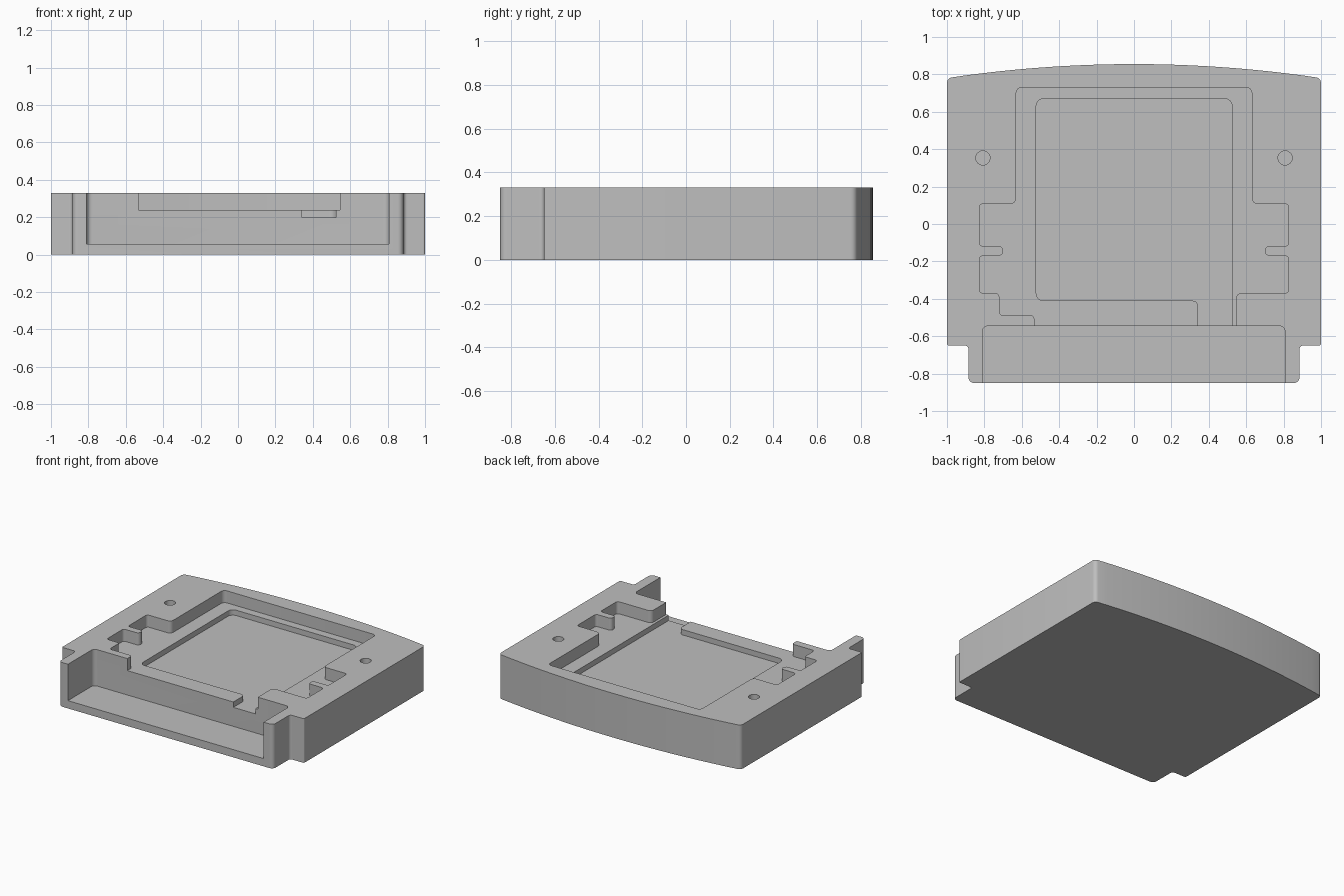
import bpy, bmesh, math
from mathutils import Vector

if "Cube" in bpy.data.objects:
    bpy.data.objects.remove(bpy.data.objects["Cube"])

grey = bpy.data.materials.new("light grey")
grey.diffuse_color = (0.52, 0.52, 0.52, 1)
grey.use_nodes = True
grey.node_tree.nodes["Principled BSDF"].inputs["Base Color"].default_value = grey.diffuse_color


def rounded(points, steps=6):
    """Outline with each (x, y, radius) corner filleted."""
    out = []
    n = len(points)
    for i, (x, y, r) in enumerate(points):
        p = Vector((x, y))
        if r == 0:
            out.append(p)
            continue
        u = (Vector(points[i - 1][:2]) - p).normalized()
        v = (Vector(points[(i + 1) % n][:2]) - p).normalized()
        half = u.angle(v) / 2
        c = p + (u + v).normalized() * (r / math.sin(half))
        a = p + u * (r / math.tan(half)) - c
        b = p + v * (r / math.tan(half)) - c
        turn = a.angle_signed(b)
        start = math.atan2(a.y, a.x)
        for k in range(steps + 1):
            t = start - turn * k / steps
            out.append(c + Vector((math.cos(t), math.sin(t))) * r)
    return out


def prism(name, outline, z0, z1):
    bm = bmesh.new()
    face = bm.faces.new([bm.verts.new((p[0], p[1], z0)) for p in outline])
    ext = bmesh.ops.extrude_face_region(bm, geom=[face])
    top = [g for g in ext["geom"] if isinstance(g, bmesh.types.BMVert)]
    bmesh.ops.translate(bm, verts=top, vec=(0, 0, z1 - z0))
    bmesh.ops.recalc_face_normals(bm, faces=bm.faces)
    mesh = bpy.data.meshes.new(name)
    bm.to_mesh(mesh)
    bm.free()
    mesh.materials.append(grey)
    ob = bpy.data.objects.new(name, mesh)
    bpy.context.collection.objects.link(ob)
    return ob


H, TOP = 0.33, 0.4
R = 0.03

# Tray body: bowed back edge, stepped front corners
back = [(x / 10, 0.855 - (x / 10) ** 2 / 13.4, 0) for x in range(9, -10, -1)]
body = prism("tray_body", rounded(
    [(1, 0.78, R)] + back + [(-1, 0.78, R), (-1, -0.65, 0.01), (-0.885, -0.65, 0.02),
     (-0.885, -0.85, R), (0.885, -0.85, R), (0.885, -0.65, 0.02), (1, -0.65, 0.01)]), 0, H)


def side(s):
    """Stepped pocket edge with a small locating tab, back to front."""
    return [(s * x, y, r) for x, y, r in [
        (0.63, 0.73, R), (0.63, 0.108, R), (0.827, 0.108, 0.02),
        (0.827, -0.118, 0.02), (0.70, -0.118, 0.024), (0.70, -0.17, 0.024),
        (0.827, -0.17, 0.02), (0.827, -0.37, 0.02)]]


left = side(-1) + [(-0.72, -0.37, 0.02), (-0.72, -0.488, 0.02),
                   (-0.533, -0.488, 0.02), (-0.533, -0.60, 0)]
right = side(1) + [(0.545, -0.37, R), (0.545, -0.60, 0)]

cutters = [
    # Wide shallow pocket
    prism("wide_pocket", rounded(left + right[::-1]), 0.24, TOP),
    # Deeper inner pocket with a channel to the front
    prism("inner_pocket", rounded([
        (-0.523, 0.67, 0.04), (-0.523, -0.41, 0.04), (0.343, -0.41, R),
        (0.343, -0.60, 0), (0.525, -0.60, 0), (0.525, 0.67, 0.04)]), 0.20, TOP + 0.01),
    # Front bay, open to the front
    prism("front_bay", rounded([
        (-0.81, -0.545, R), (-0.81, -0.95, 0), (0.807, -0.95, 0),
        (0.807, -0.545, R)]), 0.058, TOP + 0.02),
]
# Round screw holes
for s in (-1, 1):
    cutters.append(prism("screw_hole", [
        (s * 0.808 + 0.038 * math.cos(a * math.pi / 12), 0.353 + 0.038 * math.sin(a * math.pi / 12))
        for a in range(24)], 0.18, TOP))

bpy.context.view_layer.objects.active = body
body.select_set(True)
for c in cutters:
    m = body.modifiers.new("cut", "BOOLEAN")
    m.operation, m.solver, m.object = "DIFFERENCE", "EXACT", c
    bpy.ops.object.modifier_apply(modifier=m.name)
    bpy.data.objects.remove(c)

bpy.ops.object.shade_smooth_by_angle(angle=math.radians(30))
